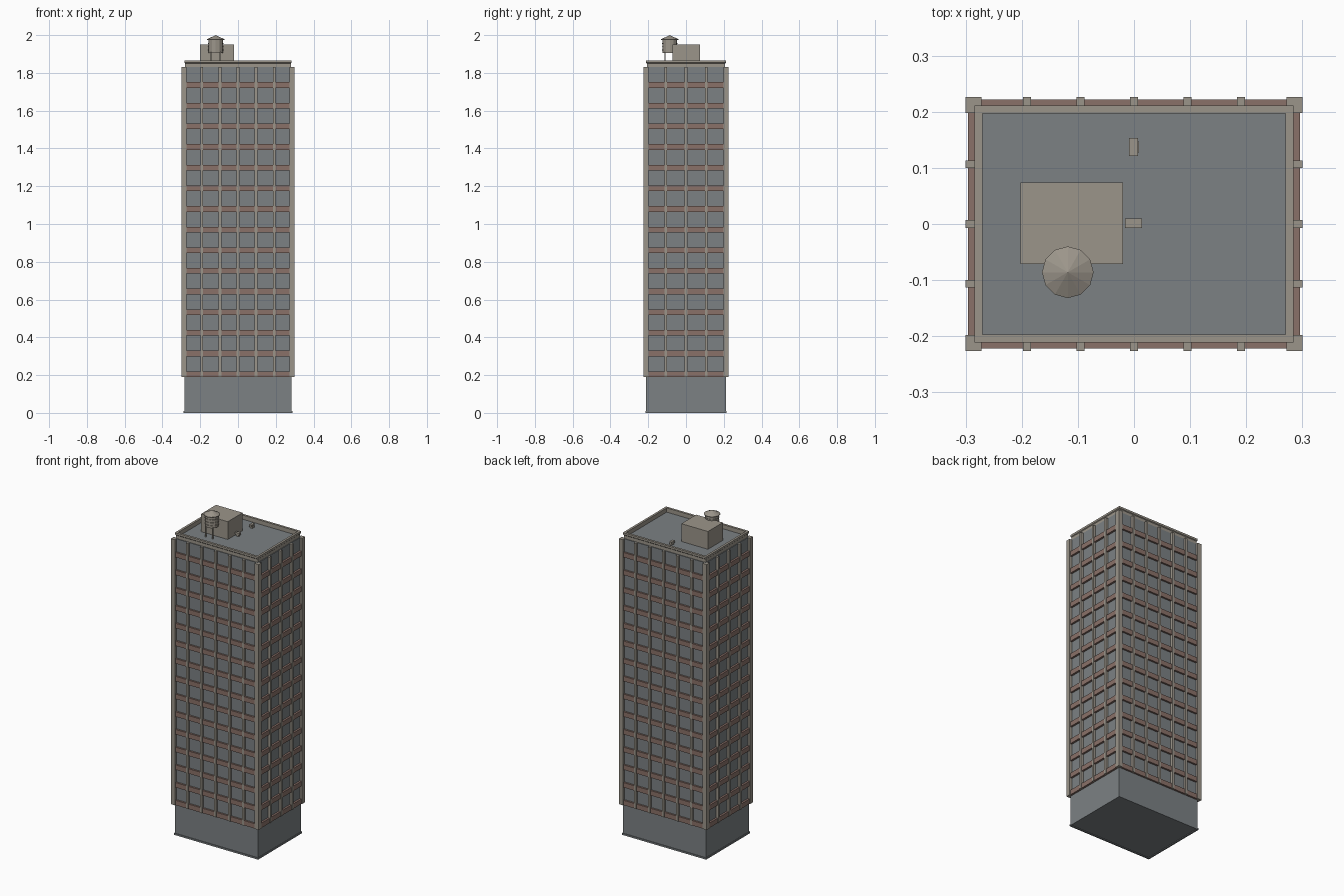
import bpy, bmesh, math
from mathutils import Matrix, Vector

cube = bpy.data.objects.get("Cube")
if cube:
    bpy.data.objects.remove(cube, do_unlink=True)


def material(name, rgb):
    m = bpy.data.materials.new(name)
    m.use_nodes = True
    m.diffuse_color = (*rgb, 1)
    bsdf = next(n for n in m.node_tree.nodes if n.type == 'BSDF_PRINCIPLED')
    bsdf.inputs["Base Color"].default_value = (*rgb, 1)
    return m


GLASS = material("blue grey", (0.20, 0.22, 0.23))
STONE = material("warm stone", (0.33, 0.30, 0.255))
BRICK = material("brick red", (0.255, 0.165, 0.14))

HX, HY = 0.284, 0.211          # half size of the glazed body
OX, OY = 0.30, 0.226           # half size out to the pilaster faces
Z0, Z1, FLOORS = 0.19, 1.83, 15
ROOF = 1.84


def finish(name, bm, mat):
    bmesh.ops.recalc_face_normals(bm, faces=bm.faces)
    mesh = bpy.data.meshes.new(name)
    bm.to_mesh(mesh)
    bm.free()
    mesh.materials.append(mat)
    ob = bpy.data.objects.new(name, mesh)
    bpy.context.collection.objects.link(ob)
    return ob


def add_box(bm, lo, hi):
    lo, hi = Vector(lo), Vector(hi)
    m = Matrix.Translation((lo + hi) / 2) @ Matrix.Diagonal((*(hi - lo), 1))
    bmesh.ops.create_cube(bm, size=1, matrix=m)


def boxes(name, mat, items):
    bm = bmesh.new()
    for lo, hi in items:
        add_box(bm, lo, hi)
    return finish(name, bm, mat)


def frame(name, mat, profile):
    """Sweep a closed (offset, z) profile round the rectangular plan."""
    bm = bmesh.new()
    rings = []
    for off, z in profile:
        x, y = HX + off, HY + off
        rings.append([bm.verts.new((a * x, b * y, z))
                      for a, b in ((1, 1), (-1, 1), (-1, -1), (1, -1))])
    for r, s in zip(rings, rings[1:] + rings[:1]):
        for i in range(4):
            j = (i + 1) % 4
            bm.faces.new((r[i], r[j], s[j], s[i]))
    return finish(name, bm, mat)


def lathe(name, mat, profile, centre, sides=12):
    """Flat-faced turned shape; the profile runs from axis to axis."""
    bm = bmesh.new()
    rings = []
    for r, z in profile:
        n = sides if r > 0 else 1
        rings.append([bm.verts.new((centre[0] + r * math.cos(math.tau * i / sides),
                                    centre[1] + r * math.sin(math.tau * i / sides), z))
                      for i in range(n)])
    for a, b in zip(rings, rings[1:]):
        for i in range(sides):
            vs = [a[i % len(a)], a[(i + 1) % len(a)], b[(i + 1) % len(b)], b[i % len(b)]]
            bm.faces.new(list(dict.fromkeys(vs)))
    return finish(name, bm, mat)


# Glazed body with plain base, and foot trim
boxes("glass_body", GLASS, [((-HX, -HY, 0.004), (HX, HY, Z1))])
frame("base_trim", GLASS, [(0, 0), (0.004, 0), (0.004, 0.01), (0, 0.01),
                           (-0.006, 0.01), (-0.006, 0)])

# Corner piers
CORNER = 0.028
boxes("corner_piers", STONE, [
    ((min(sx * OX, sx * (OX - CORNER)), min(sy * OY, sy * (OY - CORNER)), Z0),
     (max(sx * OX, sx * (OX - CORNER)), max(sy * OY, sy * (OY - CORNER)), Z1))
    for sx in (-1, 1) for sy in (-1, 1)])

# Slim pilasters on all four faces
W = 0.007
slim = []
for s in (-1, 1):
    for i in range(-2, 3):
        x, ys = i * 0.0955, sorted((s * (HY - 0.005), s * OY))
        slim.append(((x - W, ys[0], Z0), (x + W, ys[1], Z1)))
    for i in range(-1, 2):
        y, xs = i * 0.1065, sorted((s * (HX - 0.005), s * OX))
        slim.append(((xs[0], y - W, Z0), (xs[1], y + W, Z1)))
boxes("pilasters", STONE, slim)

# Brick spandrel band at the foot of every storey
pitch = (Z1 - Z0) / FLOORS
bands = []
for f in range(FLOORS):
    z = Z0 + f * pitch
    for s in (-1, 1):
        ys = sorted((s * (HY - 0.005), s * (OY - 0.004)))
        xs = sorted((s * (HX - 0.005), s * (OX - 0.004)))
        bands.append(((-OX + 0.02, ys[0], z), (OX - 0.02, ys[1], z + 0.03)))
        bands.append(((xs[0], -OY + 0.02, z), (xs[1], OY - 0.02, z + 0.03)))
boxes("spandrels", BRICK, bands)

# Roof deck and stepped parapet
boxes("roof_deck", GLASS, [((-HX + 0.01, -HY + 0.01, Z1 - 0.01), (HX - 0.01, HY - 0.01, ROOF))])
frame("parapet", STONE, [(-0.004, Z1 - 0.002), (-0.004, 1.85), (0, 1.854), (0, 1.866),
                         (-0.014, 1.866), (-0.014, Z1 - 0.002)])

# Lift house
boxes("lift_house", STONE, [((-0.202, -0.071, ROOF - 0.005), (-0.02, 0.074, 1.95))])

# Roof vents: post with a hooded head
boxes("back_vent", STONE, [((-0.007, 0.127, ROOF - 0.005), (0.009, 0.147, 1.853)),
                           ((-0.009, 0.121, 1.85), (0.007, 0.153, 1.862))])
boxes("middle_vent", STONE, [((-0.009, -0.006, ROOF - 0.005), (0.008, 0.008, 1.853)),
                             ((-0.016, -0.007, 1.85), (0.014, 0.01, 1.862))])

# Water tank: hooped barrel, cone roof and four legs
TANK = (-0.118, -0.086)
barrel = [(0, 1.906), (0.038, 1.906)]
for z in (1.918, 1.936, 1.954):
    barrel += [(0.038, z), (0.041, z), (0.041, z + 0.005), (0.038, z + 0.005)]
barrel += [(0.038, 1.976), (0, 1.976)]
lathe("tank_barrel", STONE, barrel, TANK)
lathe("tank_roof", STONE, [(0, 1.974), (0.046, 1.974), (0.046, 1.978), (0, 2.0)], TANK)
L = 0.003
boxes("tank_legs", STONE, [
    ((TANK[0] + a * 0.024 - L, TANK[1] + b * 0.026 - L, ROOF - 0.005),
     (TANK[0] + a * 0.024 + L, TANK[1] + b * 0.026 + L, 1.91))
    for a in (-1, 1) for b in (-1, 1)])
